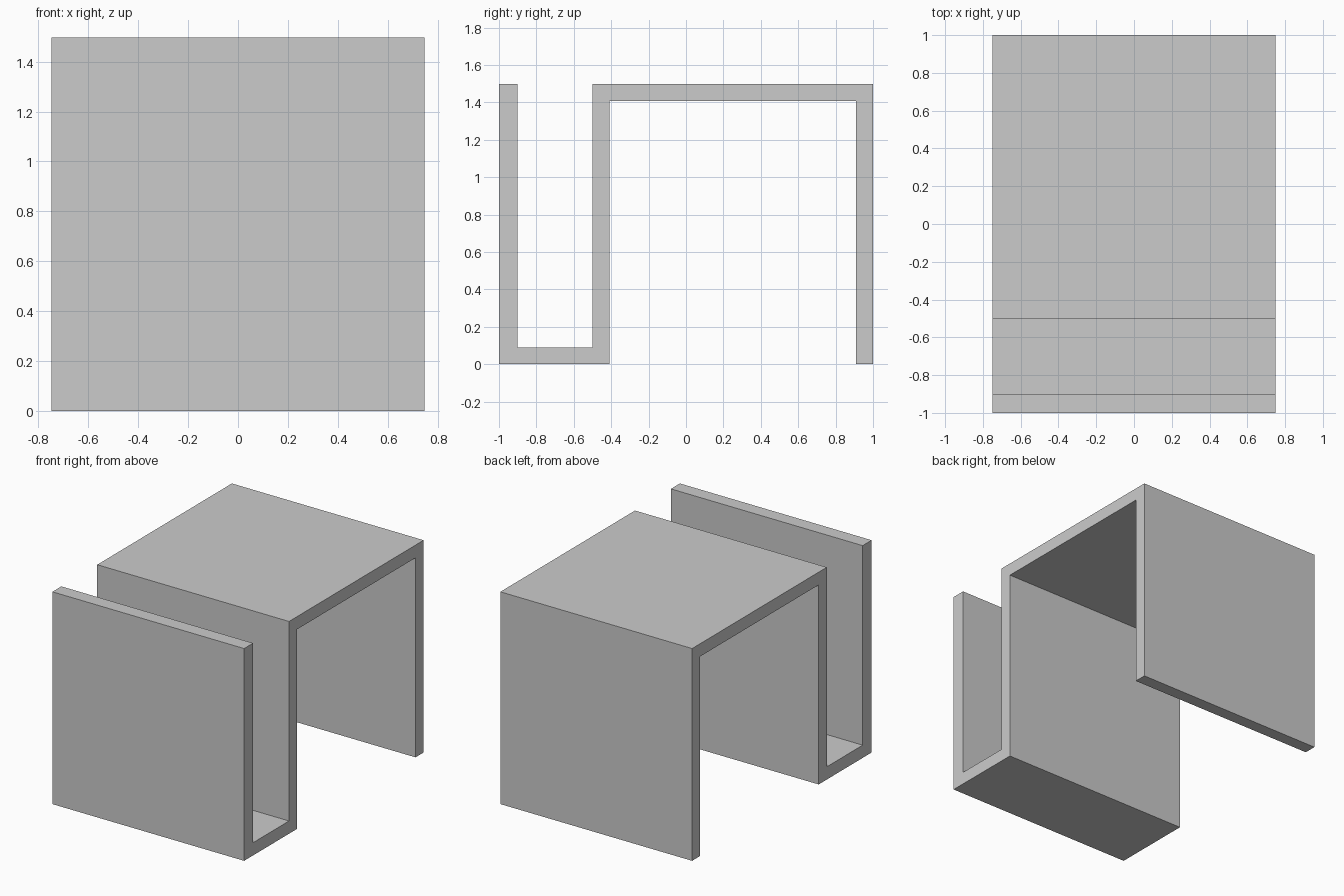
import bpy
import bmesh

if "Cube" in bpy.data.objects:
    bpy.data.objects.remove(bpy.data.objects["Cube"])

HALF_WIDTH = 0.748   # half the extent along x
H = 1.497            # overall height
T = 0.09             # sheet thickness

# Side profile (y, z): magazine slot at the front, table top and rear leg behind
profile = [
    (-1.0, 0), (-0.5 + T, 0), (-0.5 + T, H - T), (1 - T, H - T), (1 - T, 0), (1, 0),
    (1, H), (-0.5, H), (-0.5, T), (-0.9, T), (-0.9, H), (-1.0, H),
]

# Extrude the profile across the width
bm = bmesh.new()
face = bm.faces.new([bm.verts.new((-HALF_WIDTH, y, z)) for y, z in profile])
result = bmesh.ops.extrude_face_region(bm, geom=[face])
moved = [g for g in result["geom"] if isinstance(g, bmesh.types.BMVert)]
bmesh.ops.translate(bm, verts=moved, vec=(2 * HALF_WIDTH, 0, 0))
bmesh.ops.recalc_face_normals(bm, faces=bm.faces)

mesh = bpy.data.meshes.new("folded_side_table")
bm.to_mesh(mesh)
bm.free()
table = bpy.data.objects.new("folded_side_table", mesh)
bpy.context.collection.objects.link(table)
